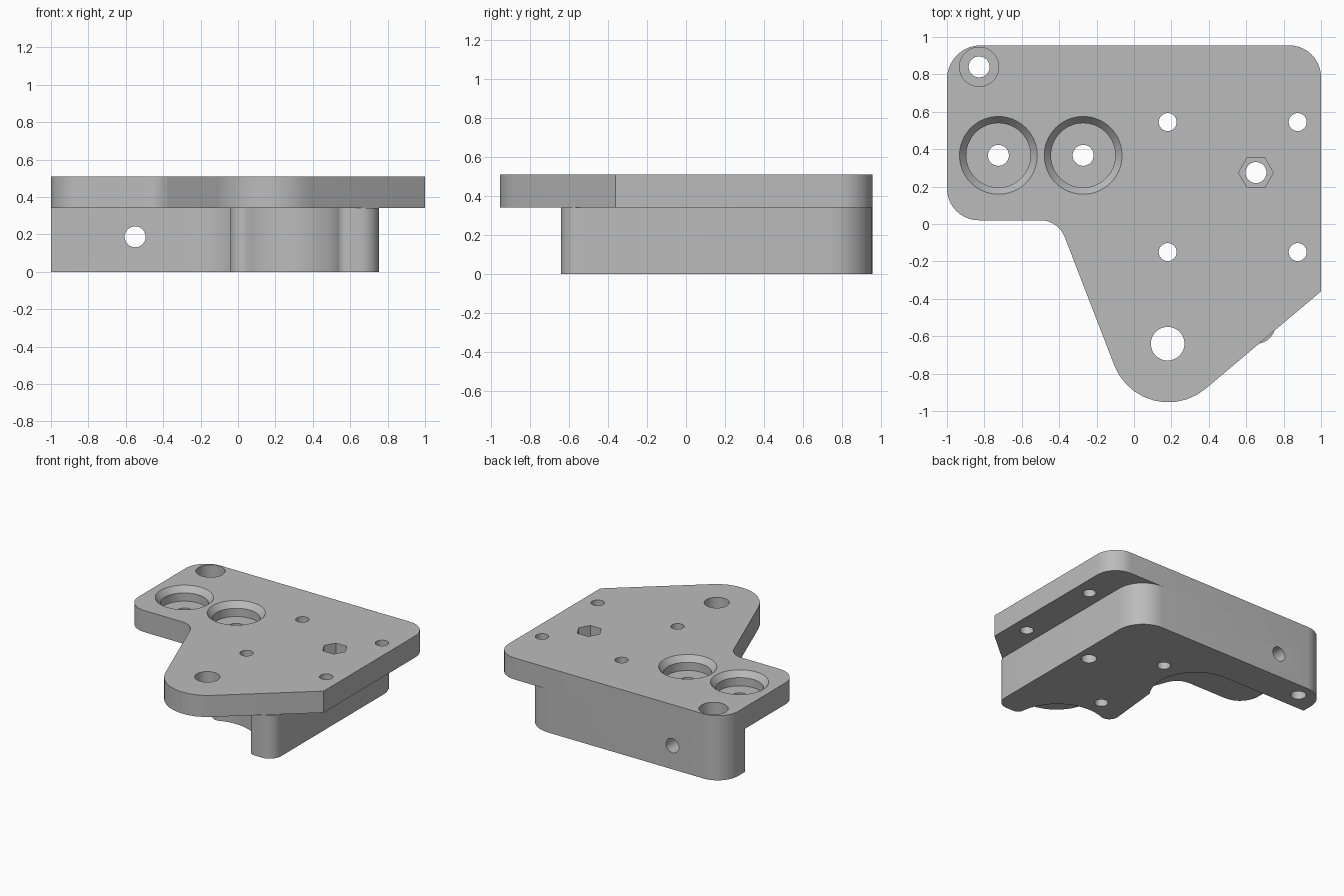
import bpy, bmesh
from math import radians, cos, sin, tan, pi, atan2
from mathutils import Vector, Matrix

if "Cube" in bpy.data.objects:
    bpy.data.objects.remove(bpy.data.objects["Cube"])

TOP, STEP = 0.51, 0.34

grey = bpy.data.materials.new("plain_grey")
grey.use_nodes = True
grey.diffuse_color = (0.5, 0.5, 0.5, 1)
grey.node_tree.nodes["Principled BSDF"].inputs["Base Color"].default_value = (0.5, 0.5, 0.5, 1)


def add_object(name, bm):
    bmesh.ops.recalc_face_normals(bm, faces=bm.faces)
    mesh = bpy.data.meshes.new(name)
    bm.to_mesh(mesh)
    bm.free()
    mesh.materials.append(grey)
    obj = bpy.data.objects.new(name, mesh)
    bpy.context.collection.objects.link(obj)
    return obj


def arc(cx, cy, r, start, end, steps=24):
    angles = [radians(start + (end - start) * i / steps) for i in range(steps + 1)]
    return [(cx + r * cos(a), cy + r * sin(a), 0) for a in angles]


def rounded(corners, steps=10):
    """Turn (x, y, radius) corners into an outline with round corners."""
    points = []
    for i, (x, y, r) in enumerate(corners):
        p = Vector((x, y))
        if r == 0:
            points.append(p)
            continue
        a = (Vector(corners[i - 1][:2]) - p).normalized()
        b = (Vector(corners[(i + 1) % len(corners)][:2]) - p).normalized()
        half = a.angle(b) / 2
        centre = p + (a + b).normalized() * (r / sin(half))
        first = p + a * (r / tan(half)) - centre
        last = p + b * (r / tan(half)) - centre
        start = atan2(first.y, first.x)
        sweep = (atan2(last.y, last.x) - start + pi) % (2 * pi) - pi
        for k in range(steps + 1):
            t = start + sweep * k / steps
            points.append(centre + Vector((cos(t), sin(t))) * r)
    return points


def slab(name, corners, z0, z1):
    bm = bmesh.new()
    face = bm.faces.new([bm.verts.new((p.x, p.y, z0)) for p in rounded(corners)])
    grown = bmesh.ops.extrude_face_region(bm, geom=[face])["geom"]
    bmesh.ops.translate(bm, vec=(0, 0, z1 - z0),
                        verts=[v for v in grown if isinstance(v, bmesh.types.BMVert)])
    return add_object(name, bm)


cutters = []


def cut(x, y, profile, sides=40, matrix=None):
    """Turned cutter: profile lists (radius, z) from bottom to top."""
    bm = bmesh.new()
    rings = [[bm.verts.new((x + r * cos(2 * pi * i / sides), y + r * sin(2 * pi * i / sides), z))
              for i in range(sides)] for r, z in profile]
    for low, high in zip(rings, rings[1:]):
        for i in range(sides):
            j = (i + 1) % sides
            bm.faces.new((low[i], low[j], high[j], high[i]))
    bm.faces.new(rings[0])
    bm.faces.new(rings[-1])
    if matrix:
        bm.transform(matrix)
    obj = add_object("hole_cutter", bm)
    obj.hide_render = True
    cutters.append(obj)


# Top plate with a rounded lobe at the front
plate = slab("top_plate", [
    (-1, 0.955, 0.18), (-1, 0.02, 0.17), (-0.405, 0.02, 0.14),
    (0.051, -1.161, 0.31), (1, -0.36, 0), (1, 0.955, 0.17)], STEP, TOP)

# Lower block: rear bar and right arm, hollowed around the rollers and the lobe
block = slab("lower_block",
             [(-1, 0.955, 0.18), (-1, 0.695, 0)]
             + arc(-0.27, 0.365, 0.33, 90, -35)
             + [(-0.05, -0.32, 0.07)]
             + arc(0.18, -0.64, 0.36, 112, 10)
             + [(0.545, -0.64, 0.05), (0.755, -0.64, 0.1), (0.755, 0.955, 0.22)], 0, STEP)

# Four mounting holes
for x in (0.18, 0.875):
    for y in (-0.15, 0.545):
        cut(x, y, [(0.048, -0.1), (0.048, 0.7)])

# Lobe hole
cut(0.18, -0.64, [(0.09, -0.1), (0.09, 0.7)])

# Roller pockets with a bevelled rim
for x in (-0.725, -0.272):
    cut(x, 0.367, [(0.056, 0.2), (0.056, 0.4), (0.172, 0.4), (0.172, 0.465),
                   (0.208, TOP), (0.208, 0.6)], 64)

# Counterbored corner screw
cut(-0.828, 0.84, [(0.056, -0.1), (0.056, 0.25), (0.105, 0.25), (0.105, 0.6)])

# Hexagonal nut recess and its screw hole
cut(0.652, 0.275, [(0.093, 0.37), (0.093, 0.6)], 6)
cut(0.652, 0.275, [(0.056, -0.1), (0.056, 0.6)])

# Cross hole through the rear bar
cut(-0.55, 0.187, [(0.056, -1.2), (0.056, -0.5)], 40, Matrix.Rotation(radians(90), 4, "X"))

# Cut the holes, then shade
for part in (plate, block):
    for cutter in cutters:
        mod = part.modifiers.new("hole", "BOOLEAN")
        mod.operation = "DIFFERENCE"
        mod.solver = "EXACT"
        mod.object = cutter
    bpy.context.view_layer.update()
    graph = bpy.context.evaluated_depsgraph_get()
    result = bpy.data.meshes.new_from_object(part.evaluated_get(graph))
    part.modifiers.clear()
    part.data = result
    result.materials.clear()
    result.materials.append(grey)
    result.polygons.foreach_set("material_index", [0] * len(result.polygons))

for cutter in cutters:
    bpy.data.objects.remove(cutter)

for part in (plate, block):
    bpy.ops.object.select_all(action="DESELECT")
    part.select_set(True)
    bpy.context.view_layer.objects.active = part
    bpy.ops.object.shade_smooth_by_angle(angle=radians(30))
